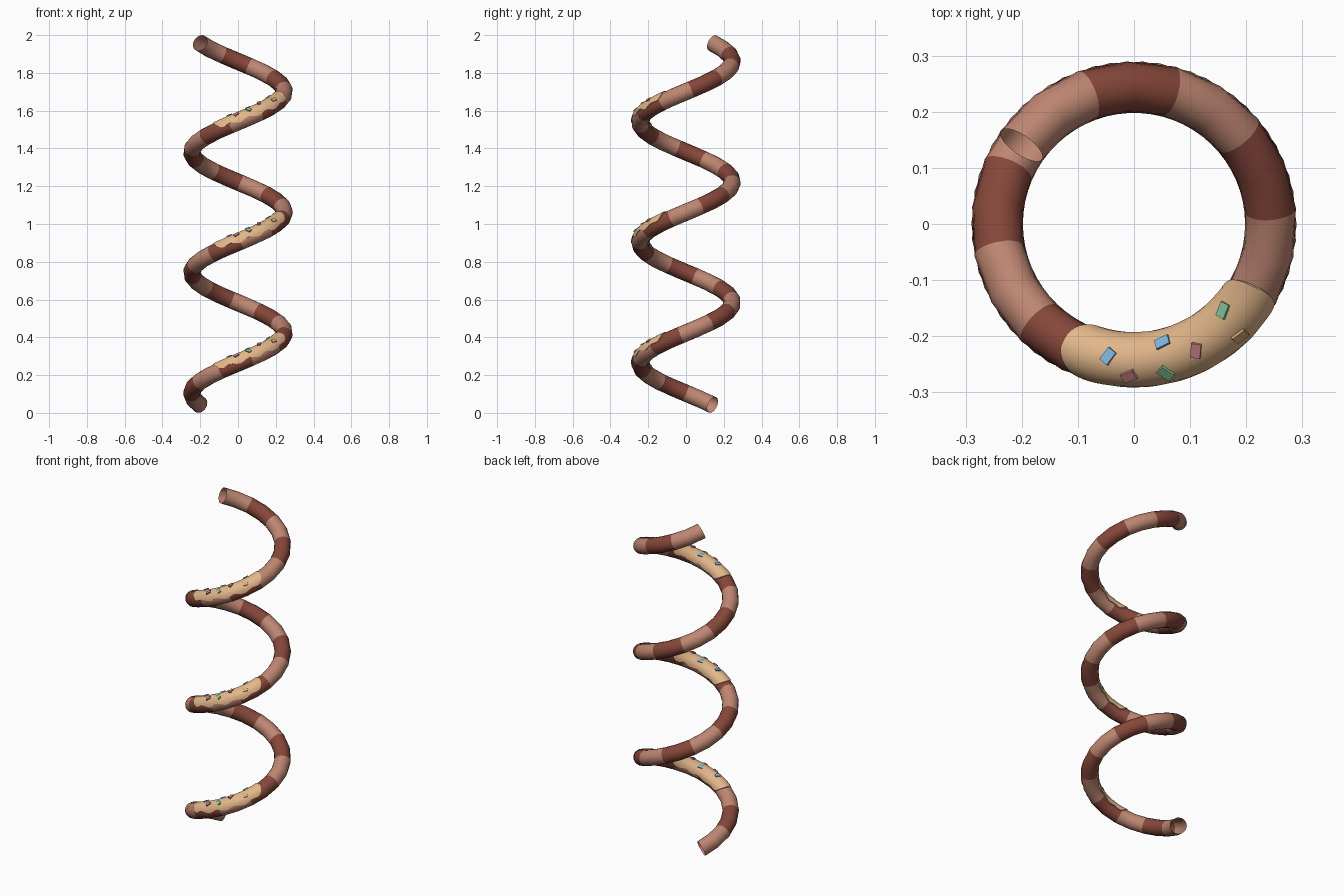
import bpy, bmesh, math
from mathutils import Vector, Matrix

if "Cube" in bpy.data.objects:
    bpy.data.objects.remove(bpy.data.objects["Cube"])

R, TUBE = 0.245, 0.045          # coil radius, tube radius
Z0, Z1, TURNS = 0.042, 1.958, 3
START = math.radians(145)
PITCH = (Z1 - Z0) / TURNS
STRIPES, PER, SIDES = 31, 2, 20


def material(name, rgb):
    lin = [((c / 255 + 0.055) / 1.055) ** 2.4 for c in rgb]
    m = bpy.data.materials.new(name)
    m.diffuse_color = (*lin, 1)
    m.use_nodes = True
    m.node_tree.nodes["Principled BSDF"].inputs["Base Color"].default_value = m.diffuse_color
    return m


light = material("light_brown", (190, 134, 114))
dark = material("dark_brown", (134, 71, 58))
cream = material("cream_icing", (226, 183, 138))
blue = material("blue", (128, 184, 220))
pink = material("pink", (200, 130, 136))
green = material("green", (132, 198, 152))
orange = material("orange", (222, 172, 116))


def frame(a, r=R):
    """Point, outward, upward and tangent axes of the helix at angle a."""
    out = Vector((math.cos(a), math.sin(a), 0))
    tan = Vector((-R * math.sin(a), R * math.cos(a), PITCH / math.tau)).normalized()
    p = out * r + Vector((0, 0, Z0 + (a - START) / math.tau * PITCH))
    return p, out, out.cross(tan), tan


def around(a, phi, rad, r=R):
    """Point at angle phi from the tube's top (positive = outward)."""
    p, out, up, _ = frame(a, r)
    return p + (out * math.sin(phi) + up * math.cos(phi)) * rad


def finish(bm, name, mats, smooth=True):
    bmesh.ops.recalc_face_normals(bm, faces=bm.faces)
    me = bpy.data.meshes.new(name)
    bm.to_mesh(me)
    bm.free()
    for m in mats:
        me.materials.append(m)
    ob = bpy.data.objects.new(name, me)
    bpy.context.collection.objects.link(ob)
    if smooth:
        bpy.context.view_layer.objects.active = ob
        ob.select_set(True)
        bpy.ops.object.shade_smooth_by_angle(angle=math.radians(40))
        ob.select_set(False)
    return ob


# Striped open tube
bm = bmesh.new()
count = STRIPES * PER
rings = []
for i in range(count + 1):
    a = START + math.tau * TURNS * i / count
    rings.append([bm.verts.new(around(a, math.tau * j / SIDES, TUBE)) for j in range(SIDES)])
for i in range(count):
    for j in range(SIDES):
        k = (j + 1) % SIDES
        f = bm.faces.new((rings[i][j], rings[i][k], rings[i + 1][k], rings[i + 1][j]))
        f.material_index = (i // PER) % 2
finish(bm, "striped_coil", [light, dark])

# Sprinkles: x, y seen from above, heading in degrees, colour
SPRINKLES = [(-0.045, -0.235, 50, blue), (0.053, -0.21, 15, blue),
             (-0.01, -0.27, 35, pink), (0.11, -0.225, 80, pink),
             (0.055, -0.265, -45, green), (0.16, -0.152, 60, green),
             (0.188, -0.20, 50, orange)]
ICE_R, ICE_T = 0.242, 0.0495
LEAN = math.radians(4.4)        # shift of the tube's top against its centre line

for turn in range(TURNS):
    base = math.tau * turn

    # Icing shell draped over the tube, rounded ends and wavy rim
    bm = bmesh.new()
    n, m = 40, 14
    mid, half = math.radians(290) + base, math.radians(47)
    rows = []
    for i in range(n + 1):
        u = 0.998 * math.sin(math.pi * (i / n - 0.5))
        w = math.sqrt(1 - max(0, (abs(u) - 0.62) / 0.38) ** 2)
        a = mid + half * u
        w_in = math.radians(98 + 6 * math.sin(13 * u)) * w
        w_out = math.radians(88 + 9 * math.sin(15 * u + 1)) * w
        row = []
        for j in range(m + 1):
            s = min(max((j - 1) / (m - 2), 0), 1)
            sunk = j in (0, m) or i in (0, n)
            row.append(bm.verts.new(around(a, -w_in + (w_in + w_out) * s,
                                           0.041 if sunk else ICE_T, ICE_R)))
        rows.append(row)
    for r0, r1 in zip(rows, rows[1:]):
        for j in range(m):
            bm.faces.new((r0[j], r0[j + 1], r1[j + 1], r1[j]))
    ob = finish(bm, f"icing_{turn + 1}", [cream])

    # Small block sprinkles lying on the icing
    for k, (x, y, heading, mat) in enumerate(SPRINKLES):
        d = (math.hypot(x, y) - ICE_R) / ICE_T
        phi = math.asin(max(-0.95, min(0.95, d)))
        a = math.atan2(y, x) % math.tau + LEAN * math.cos(phi) + base
        _, out, up, _ = frame(a, ICE_R)
        nrm = out * math.sin(phi) + up * math.cos(phi)
        h = math.radians(heading)
        side = nrm.cross(Vector((math.cos(h), math.sin(h), 0))).normalized()
        along = side.cross(nrm)
        rot = Matrix((along, side, nrm)).transposed().to_4x4()
        bm = bmesh.new()
        bmesh.ops.create_cube(bm, size=1, matrix=Matrix.Translation(around(a, phi, ICE_T, ICE_R))
                              @ rot @ Matrix.Diagonal((0.027, 0.018, 0.009, 1)))
        finish(bm, f"sprinkle_{turn + 1}_{k + 1}", [mat], smooth=False)
